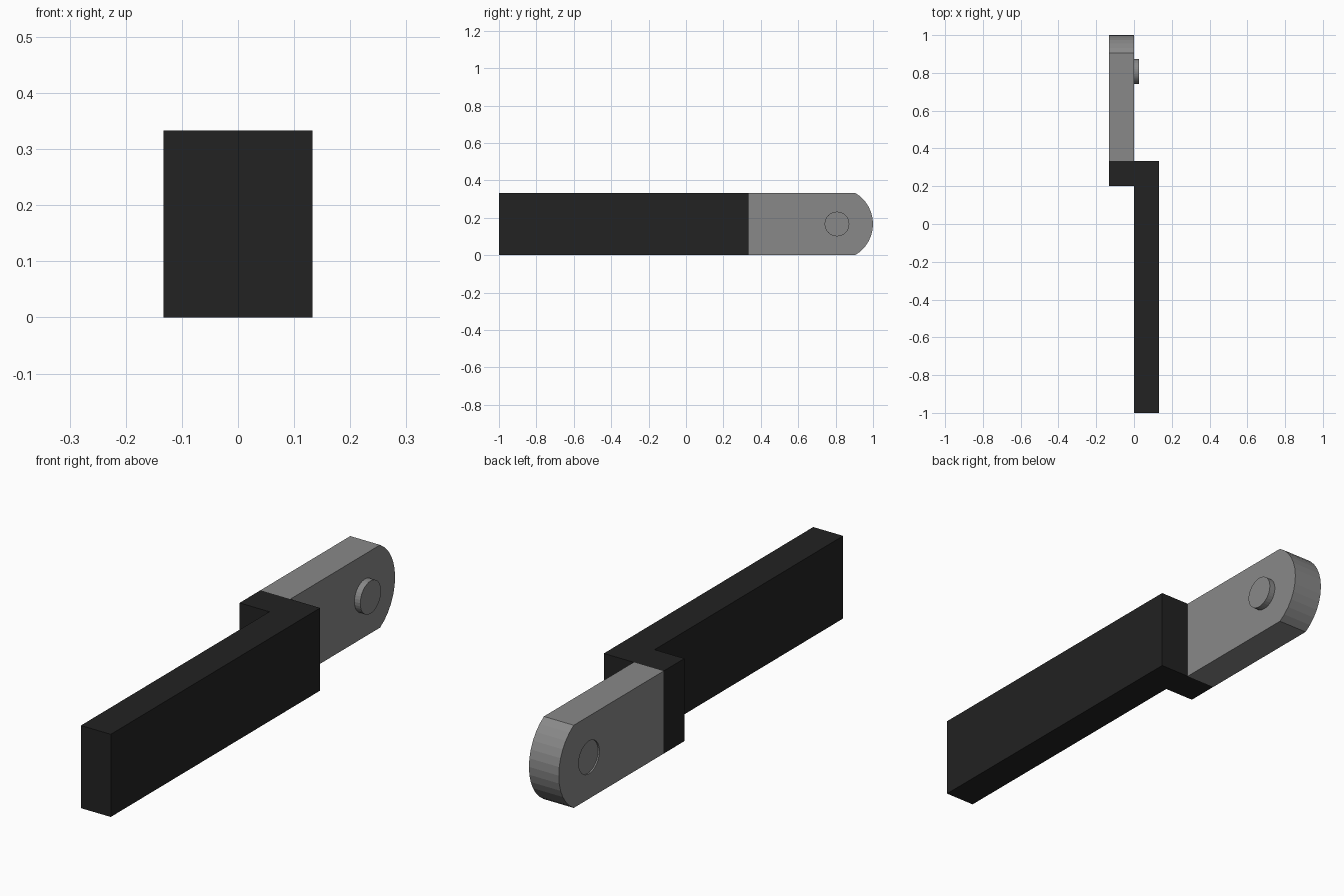
import bpy, bmesh, math
from mathutils import Vector

if "Cube" in bpy.data.objects:
    bpy.data.objects.remove(bpy.data.objects["Cube"])

W, H = 0.133, 0.333          # bar thickness and height
PIN_Y, PIN_Z, PIN_R = 0.807, H / 2, 0.066


def material(name, value):
    mat = bpy.data.materials.new(name)
    mat.diffuse_color = (value, value, value, 1)
    mat.use_nodes = True
    mat.node_tree.nodes["Principled BSDF"].inputs["Base Color"].default_value = mat.diffuse_color
    return mat


def extrude(name, points, direction, mat=None):
    """Extrude a closed planar outline along a vector."""
    bm = bmesh.new()
    face = bm.faces.new([bm.verts.new(p) for p in points])
    moved = bmesh.ops.extrude_face_region(bm, geom=[face])["geom"]
    verts = [v for v in moved if isinstance(v, bmesh.types.BMVert)]
    bmesh.ops.translate(bm, verts=verts, vec=Vector(direction))
    bmesh.ops.recalc_face_normals(bm, faces=bm.faces)
    mesh = bpy.data.meshes.new(name)
    bm.to_mesh(mesh)
    bm.free()
    obj = bpy.data.objects.new(name, mesh)
    bpy.context.collection.objects.link(obj)
    if mat:
        mesh.materials.append(mat)
    return obj


def disc(name, x0, x1, mat=None):
    """Cylinder along x at the pin position."""
    ring = [(x0, PIN_Y + PIN_R * math.cos(a), PIN_Z + PIN_R * math.sin(a))
            for a in (i * math.tau / 32 for i in range(32))]
    return extrude(name, ring, (x1 - x0, 0, 0), mat)


dark = material("dark", 0.016)
grey = material("grey", 0.25)

# Dark bar with its sideways step, one L-shaped outline
outline = [(0, -1), (W, -1), (W, H), (-W, H), (-W, 0.2), (0, 0.2)]
extrude("cranked_bar", [(x, y, 0) for x, y in outline], (0, 0, H), dark)

# Grey end plate, rounded about the pin centre
R = 1 - PIN_Y
half = math.asin(H / 2 / R)
arc = [(-W, PIN_Y + R * math.cos(a), PIN_Z + R * math.sin(a))
       for a in (-half + 2 * half * i / 12 for i in range(13))]
plate = extrude("end_plate", [(-W, H, H), (-W, H, 0)] + arc, (W, 0, 0), grey)

# Hole through the plate
cutter = disc("hole_cutter", -W - 0.05, 0.05)
cutter.hide_render = True
cutter.hide_viewport = True
cut = plate.modifiers.new("hole", 'BOOLEAN')
cut.operation = 'DIFFERENCE'
cut.solver = 'EXACT'
cut.object = cutter

# Pin, slightly sunk on the left and proud on the right
disc("pin", -W + 0.006, 0.026, grey)
